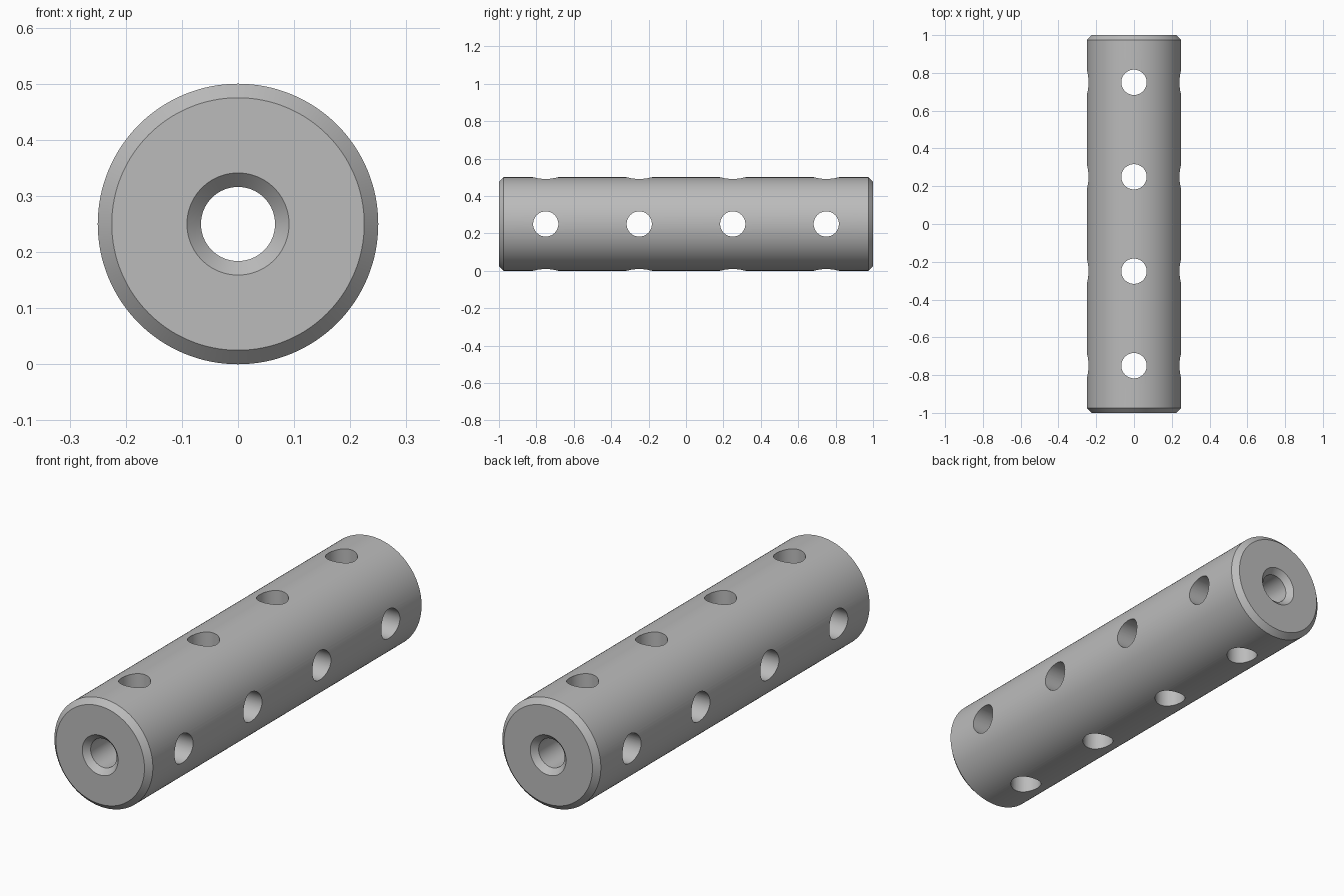
import bpy
import bmesh
from math import radians, tau
from mathutils import Matrix, Vector

RADIUS, BORE, CROSS, BEVEL = 0.25, 0.066, 0.067, 0.025
HOLE_SPOTS = (-0.75, -0.25, 0.25, 0.75)

cube = bpy.data.objects.get("Cube")
if cube:
    bpy.data.objects.remove(cube, do_unlink=True)

# Plain grey finish
grey = bpy.data.materials.new("grey metal")
grey.use_nodes = True
grey.diffuse_color = (0.5, 0.5, 0.5, 1)
grey.node_tree.nodes["Principled BSDF"].inputs["Base Color"].default_value = (0.5, 0.5, 0.5, 1)


def new_object(name, bm):
    mesh = bpy.data.meshes.new(name)
    bmesh.ops.recalc_face_normals(bm, faces=bm.faces)
    bm.to_mesh(mesh)
    bm.free()
    mesh.materials.append(grey)
    obj = bpy.data.objects.new(name, mesh)
    bpy.context.collection.objects.link(obj)
    return obj


# Drilled bar: closed half-section with chamfered rim and bore, spun about y
half = [(BORE, 1 - BEVEL), (BORE + BEVEL, 1), (RADIUS - BEVEL, 1), (RADIUS, 1 - BEVEL)]
section = half + [(r, -y) for r, y in reversed(half)]
bm = bmesh.new()
verts = [bm.verts.new((r, y, RADIUS)) for r, y in section]
edges = [bm.edges.new((a, b)) for a, b in zip(verts, verts[1:] + verts[:1])]
bmesh.ops.spin(bm, geom=verts + edges, cent=(0, 0, RADIUS), axis=(0, 1, 0),
               angle=tau, steps=128)
bmesh.ops.remove_doubles(bm, verts=bm.verts, dist=0.0001)
bar = new_object("drilled_bar", bm)


# Cross holes: one row along z, one along x
def drill(name, axis, radius, twist):
    bm = bmesh.new()
    turn = Vector((0, 0, 1)).rotation_difference(Vector(axis)).to_matrix().to_4x4()
    for y in HOLE_SPOTS:
        place = Matrix.Translation((0, y, RADIUS)) @ turn @ Matrix.Rotation(twist, 4, "Z")
        bmesh.ops.create_cone(bm, cap_ends=True, segments=64, radius1=radius,
                              radius2=radius, depth=1, matrix=place)
    cutter = new_object(name, bm)
    cutter.hide_render = True
    cut = bar.modifiers.new(name, "BOOLEAN")
    cut.operation, cut.solver, cut.object = "DIFFERENCE", "EXACT", cutter
    bpy.ops.object.modifier_apply(modifier=cut.name)
    bpy.data.objects.remove(cutter, do_unlink=True)


bpy.ops.object.select_all(action="DESELECT")
bar.select_set(True)
bpy.context.view_layer.objects.active = bar
drill("vertical_holes", (0, 0, 1), CROSS, 0.01)
drill("sideways_holes", (1, 0, 0), CROSS + 0.0004, 0.03)
bpy.ops.object.shade_smooth_by_angle(angle=radians(30))
